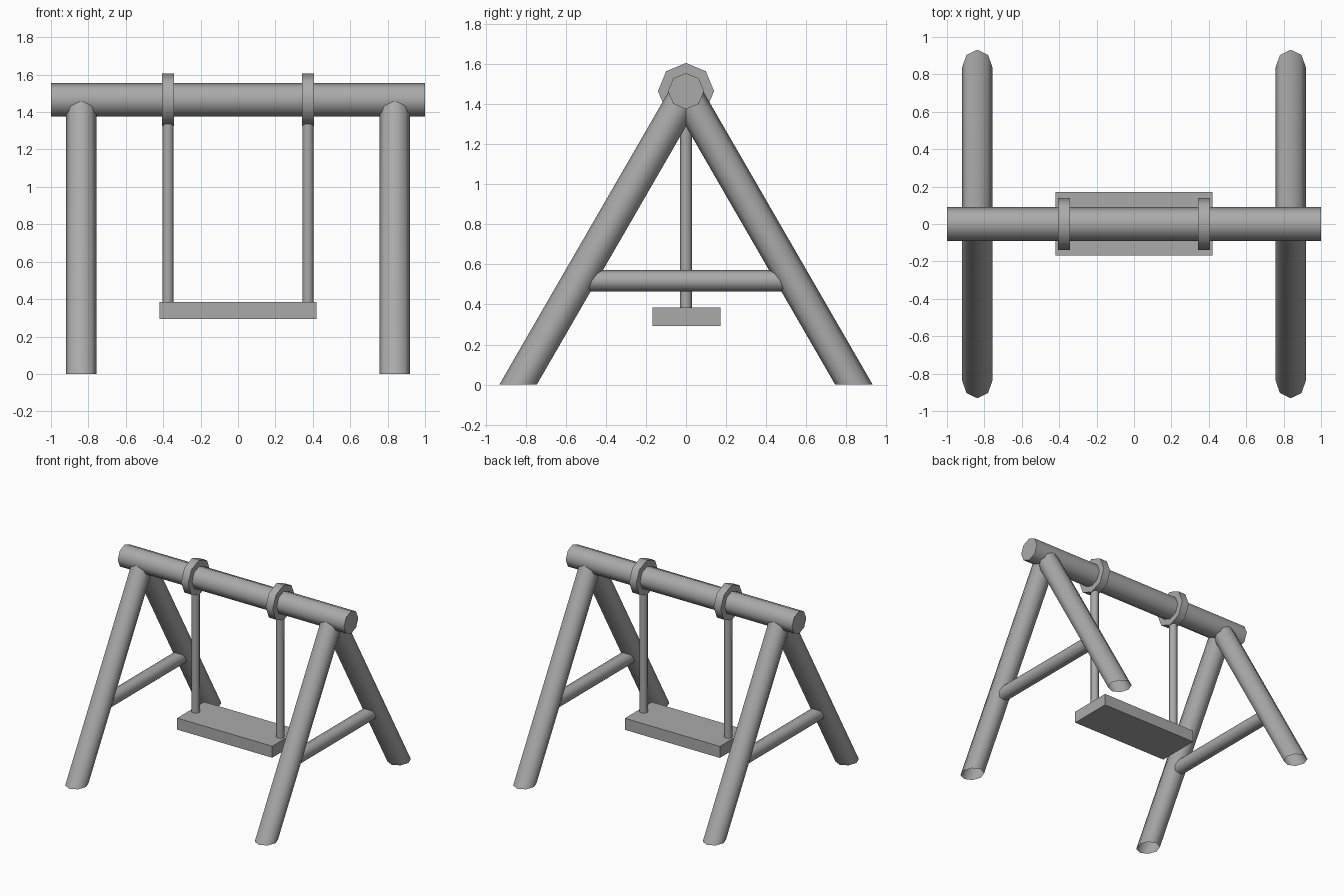
import bpy, bmesh, math
from mathutils import Vector

cube = bpy.data.objects.get("Cube")
if cube:
    bpy.data.objects.remove(cube, do_unlink=True)

grey = bpy.data.materials.new("plain_grey")
grey.use_nodes = True
COLOUR = (0.4, 0.4, 0.4, 1)
grey.diffuse_color = COLOUR
grey.node_tree.nodes["Principled BSDF"].inputs["Base Color"].default_value = COLOUR


def finish(name, bm):
    mesh = bpy.data.meshes.new(name)
    bm.to_mesh(mesh)
    bm.free()
    mesh.materials.append(grey)
    obj = bpy.data.objects.new(name, mesh)
    bpy.context.collection.objects.link(obj)
    bpy.ops.object.select_all(action='DESELECT')
    bpy.context.view_layer.objects.active = obj
    obj.select_set(True)
    bpy.ops.object.shade_smooth_by_angle(angle=math.radians(60))
    return obj


def pole(name, start, end, radius, capped=True, ground_cut=False):
    """Eight-sided round bar between two points, with a corner on each axis."""
    start, end = Vector(start), Vector(end)
    axis = (end - start).normalized()
    side = Vector((1, 0, 0)) if abs(axis.x) < 0.5 else Vector((0, 1, 0))
    other = axis.cross(side)
    bm = bmesh.new()
    rings = []
    for centre in (start, end):
        ring = []
        for i in range(8):
            a = i * math.tau / 8
            ring.append(bm.verts.new(centre + radius * (math.cos(a) * side + math.sin(a) * other)))
        rings.append(ring)
    if ground_cut:  # slide the lower ring along the bar onto the ground
        for v in rings[0]:
            v.co -= axis * (v.co.z / axis.z)
    for i in range(8):
        j = (i + 1) % 8
        bm.faces.new((rings[0][i], rings[0][j], rings[1][j], rings[1][i]))
    if capped:
        bm.faces.new(rings[0][::-1])
        bm.faces.new(rings[1])
    return finish(name, bm)


BEAM_Z = 1.465
pole("top_beam", (-1, 0, BEAM_Z), (1, 0, BEAM_Z), 0.09)

for s, label in ((1, "left"), (-1, "right")):
    # A-frame: two open-ended legs and a cross bar
    x = 0.838 * s
    for d, end in ((-1, "front"), (1, "back")):
        pole(f"{end}_{label}_leg", (x, 0.838 * d, 0), (x, 0.012 * d, 1.43), 0.081,
             capped=False, ground_cut=True)
    pole(f"{label}_cross_bar", (x, -0.53, 0.518), (x, 0.53, 0.518), 0.053, capped=False)

    # Hanger: collar round the beam and a rod down to the seat
    x = 0.374 * s
    pole(f"{label}_collar", (x - 0.031, 0, BEAM_Z), (x + 0.031, 0, BEAM_Z), 0.14)
    pole(f"{label}_hanging_rod", (x, 0, 0.36), (x, 0, 1.36), 0.03)

# Seat board
bm = bmesh.new()
bmesh.ops.create_cube(bm, size=1)
bmesh.ops.scale(bm, vec=(0.84, 0.34, 0.092), verts=bm.verts)
bmesh.ops.translate(bm, vec=(0, 0.002, 0.339), verts=bm.verts)
finish("seat", bm)
